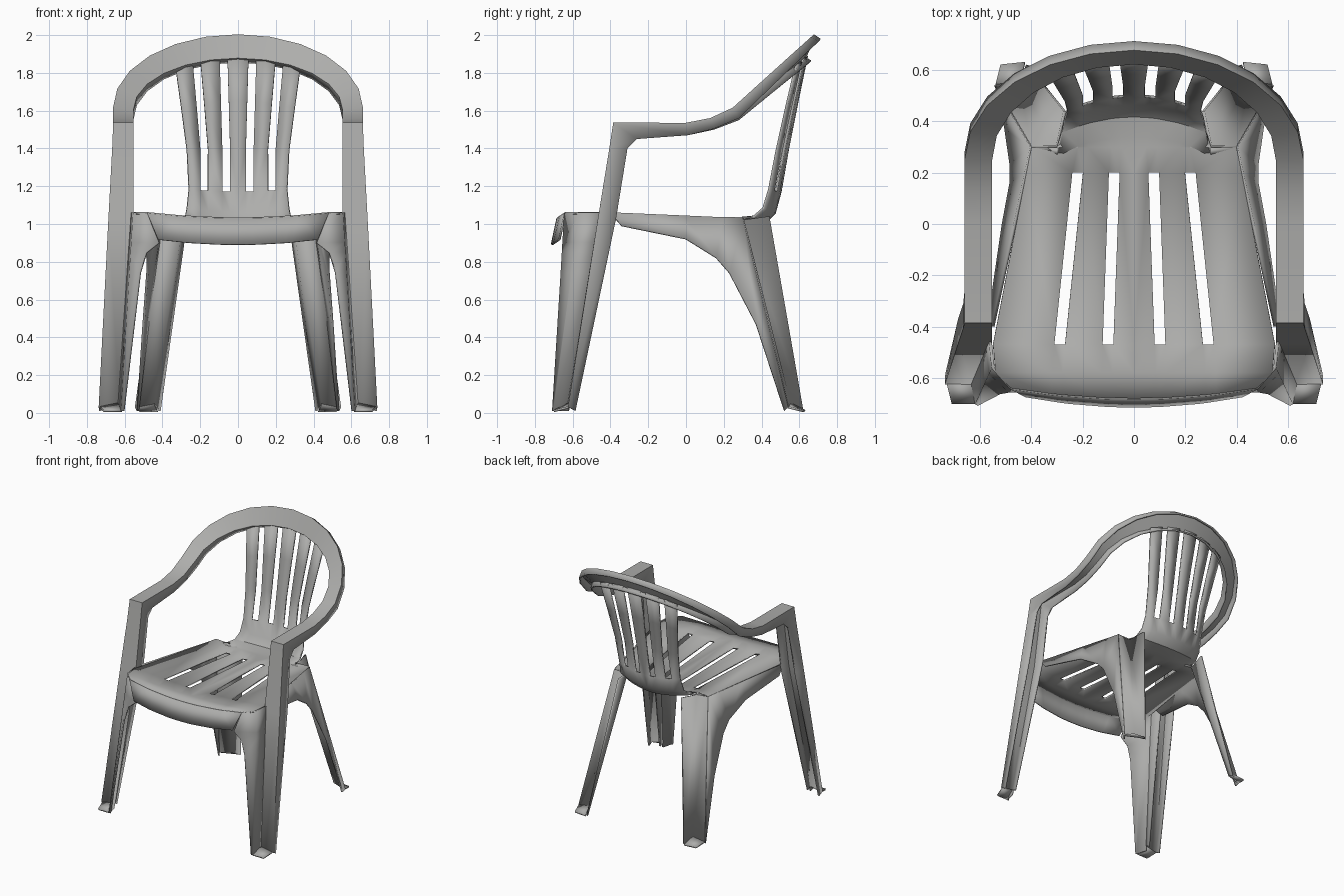
import bpy
import bmesh
import math
from mathutils import Vector

cube = bpy.data.objects.get("Cube")
if cube:
    bpy.data.objects.remove(cube, do_unlink=True)

plastic = bpy.data.materials.new("warm grey plastic")
plastic.use_nodes = True
colour = (.42, .42, .41, 1)
plastic.diffuse_color = colour
plastic.node_tree.nodes["Principled BSDF"].inputs["Base Color"].default_value = colour


def sheet(name, rows, is_hole=lambda row, column: False, smooth_angle=35):
    """Loft rows of points into a thin moulded sheet, mirrored left to right."""
    bm = bmesh.new()
    grid = [[bm.verts.new(point) for point in row] for row in rows]
    for i, (row, following) in enumerate(zip(grid, grid[1:])):
        for j in range(len(row) - 1):
            if not is_hole(i, j):
                bm.faces.new((row[j], row[j + 1], following[j + 1], following[j]))
    bmesh.ops.recalc_face_normals(bm, faces=bm.faces)
    mesh = bpy.data.meshes.new(name)
    bm.to_mesh(mesh)
    bm.free()
    mesh.materials.append(plastic)
    part = bpy.data.objects.new(name, mesh)
    bpy.context.collection.objects.link(part)
    bpy.ops.object.select_all(action="DESELECT")
    part.select_set(True)
    bpy.context.view_layer.objects.active = part
    bpy.ops.object.shade_smooth_by_angle(angle=math.radians(smooth_angle))
    part.modifiers.new("mirror", "MIRROR")
    solidify = part.modifiers.new("thickness", "SOLIDIFY")
    solidify.thickness = .012
    solidify.offset = 0
    solidify.use_even_offset = True


def channel(inner, outer, flange):
    """Cross-section with a flange hanging from each edge."""
    inner, outer, flange = Vector(inner), Vector(outer), Vector(flange)
    return [inner + flange, inner, outer, outer + flange]


# Seat and back shell: stations of y, z, half width and slot spread,
# grouped by how far the outer edge bends forward or back
front_lip = [(-.68, 1.03, .48, .3)]
seat_pan = [(-.58, 1.03, .54, .3), (-.47, 1.03, .55, .29), (.2, 1, .42, .22), (.3, 1, .4, .2)]
backrest = [(.34, 1, .3, .2), (.42, 1.01, .28, .19), (.47, 1.06, .27, .18),
            (.5, 1.17, .26, .18), (.54, 1.4, .27, .18), (.59, 1.65, .3, .2),
            (.64, 1.89, .33, .22)]
slot_half_width = .021
shell = []
for edge_bend, stations in ((.04, front_lip), (0, seat_pan), (-.06, backrest)):
    for y, z, half_width, spread in stations:
        columns = [0]
        for centre in (spread * .35, spread):
            columns += [centre - slot_half_width, centre + slot_half_width]
        columns.append(half_width)
        rise = .03 - .1 * (z - 1)
        shell.append([Vector((x, y + edge_bend * (x / half_width) ** 2,
                              z + rise * (x / half_width) ** 2)) for x in columns])

seat_slot_row = len(front_lip) + 1
back_slot_row = len(shell) - 4


def is_slot(row, column):
    return column in (1, 3) and (row == seat_slot_row or row >= back_slot_row)


sheet("seat_and_back_shell", shell, is_slot)

# Front apron hanging from the seat lip
lip = shell[0]
hem = [Vector((p.x * .88, p.y - .03, p.z - .14)) for p in lip]
sheet("front_apron", [lip, hem])

# One channel forms the front leg, armrest and top rail
foot_inner, foot_outer = Vector((.635, -.62, .05)), Vector((.73, -.62, .03))
rail = [
    channel(foot_inner, foot_outer, (0, .035, -.02)),
    channel((.56, -.46, 1.03), (.68, -.46, 1.03), (0, .09, 0)),
    channel((.56, -.4, 1.4), (.66, -.4, 1.4), (0, .09, 0)),
    channel((.56, -.38, 1.53), (.655, -.38, 1.53), (0, .12, -.08)),
    channel((.56, 0, 1.53), (.655, 0, 1.53), (0, .01, -.06)),
    channel((.56, .13, 1.55), (.655, .13, 1.555), (0, .02, -.05)),
]
arch_steps = 6
for step in range(arch_steps + 1):
    turn = math.pi / 2 * step / arch_steps
    across, back = math.cos(turn), math.sin(turn)
    if step == arch_steps:
        across = 0
    rail.append(channel((.56 * across, .25 + .38 * back, 1.6 + .28 * back),
                        (.655 * across, .25 + .43 * back, 1.61 + .385 * back),
                        (0, .03, .03 * back - .05)))
sheet("legs_arms_and_top_rail", rail)

# Front leg web: fold, bend and inner edge, flared where it meets the apron
web_top = [Vector((.56, -.46, 1.06)), Vector((.55, -.56, 1.06)), lip[-1]]
web_foot = [Vector((.635, -.62, .01)), Vector((.615, -.7, .01)), Vector((.605, -.705, .01))]
web = []
for drop, flare in ((0, 0), (.15, .08), (.2, .02), (.3, 0), (1, 0)):
    row = [top.lerp(foot, drop) for top, foot in zip(web_top, web_foot)]
    row[-1].x -= flare
    web.append(row)
sheet("front_leg_web", web, smooth_angle=50)

# Back leg: folded angle section from the seat corner to the floor
seat_corner = shell[len(front_lip + seat_pan) - 1][-1]
back_top = [seat_corner, Vector((.3, .3, 1.02)), Vector((.27, .44, 1.04))]
back_foot = [Vector((.54, .54, .03)), Vector((.445, .55, .05)), Vector((.415, .62, .01))]
sheet("back_leg", [back_top, back_foot], smooth_angle=20)

# Side apron sweeping from the armrest post into the back leg
seat_front = Vector((.55, -.4, 1.06))
side_top = [seat_front, seat_front.lerp(seat_corner, .55), seat_front.lerp(seat_corner, .85),
            seat_corner, seat_corner.lerp(back_foot[0], .5), back_foot[0]]
side_hem = [(.56, -.34, .99), (.51, 0, .92), (.48, .16, .82),
            (.48, .23, .74), (.5, .37, .47), (.53, .52, .01)]
sheet("side_apron", [side_top, side_hem], smooth_angle=50)

# Toe plates closing the folds at the floor
for name, outer, fold, reach in (("front_toe", foot_outer, foot_inner, -.08),
                                 ("back_toe", back_foot[0], back_foot[1], .08)):
    tip = [Vector((p.x - .02, p.y + reach, .01)) for p in (outer, fold)]
    sheet(name, [[outer, fold], tip])
